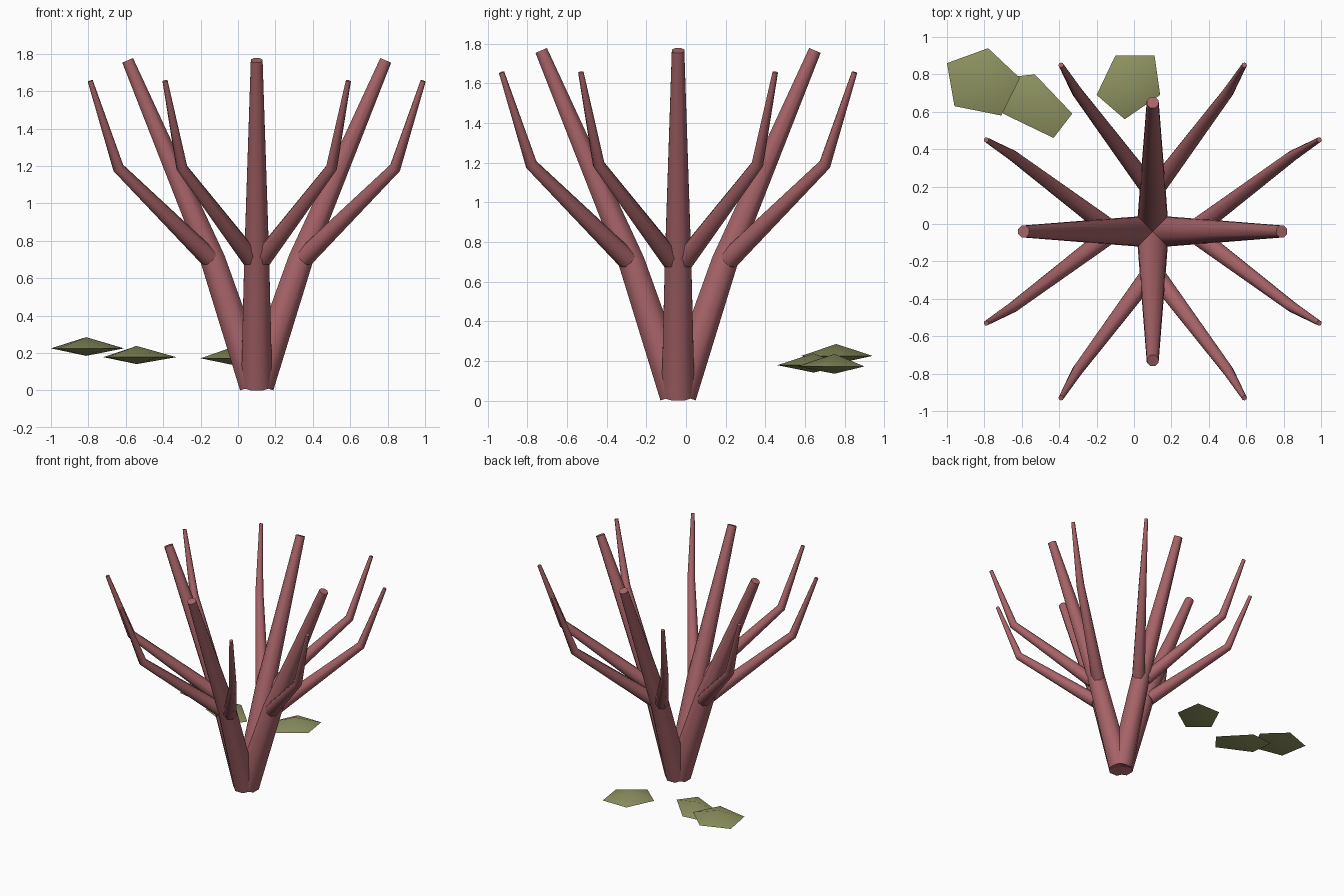
import bpy, bmesh, math
from mathutils import Vector, Matrix

cube = bpy.data.objects.get("Cube")
if cube:
    bpy.data.objects.remove(cube, do_unlink=True)


def material(name, rgb):
    m = bpy.data.materials.new(name)
    m.use_nodes = True
    m.diffuse_color = (*rgb, 1)
    m.node_tree.nodes["Principled BSDF"].inputs["Base Color"].default_value = (*rgb, 1)
    return m


BARK = material("dusty_red", (0.39, 0.127, 0.141))
STONE = material("olive_green", (0.27, 0.288, 0.117))
CENTRE = Vector((0.1, -0.04, 0))
SIDES = 8


def finish(name, bm, mat, angle):
    bmesh.ops.recalc_face_normals(bm, faces=bm.faces)
    mesh = bpy.data.meshes.new(name)
    bm.to_mesh(mesh)
    bm.free()
    mesh.materials.append(mat)
    ob = bpy.data.objects.new(name, mesh)
    bpy.context.collection.objects.link(ob)
    bpy.ops.object.select_all(action='DESELECT')
    ob.select_set(True)
    bpy.context.view_layer.objects.active = ob
    bpy.ops.object.shade_smooth_by_angle(angle=math.radians(angle))


def tube(name, points, radii):
    """Tapered, capped tube along a short path."""
    bm = bmesh.new()
    rings = []
    for i, (p, r) in enumerate(zip(points, radii)):
        before = (p - points[max(i - 1, 0)]).normalized()
        after = (points[min(i + 1, len(points) - 1)] - p).normalized()
        d = (before + after).normalized()
        u = d.cross(Vector((0, 0, 1))).normalized()
        v = d.cross(u)
        ring = []
        for k in range(SIDES):
            a = math.tau * (k + 0.5) / SIDES
            ring.append(bm.verts.new(p + r * (u * math.cos(a) + v * math.sin(a))))
        rings.append(ring)
    for a, b in zip(rings, rings[1:]):
        for k in range(SIDES):
            n = (k + 1) % SIDES
            bm.faces.new((a[k], a[n], b[n], b[k]))
    bm.faces.new(rings[0])
    bm.faces.new(rings[-1])
    finish(name, bm, BARK, 50)


def lens_stone(name, outline, z, up, down):
    """Five-sided stone: flat rim with a low peak above and below."""
    bm = bmesh.new()
    rim = [bm.verts.new((x, y, z)) for x, y in outline]
    mid = sum((v.co for v in rim), Vector()) / len(rim)
    for h in (up, -down):
        peak = bm.verts.new(mid + Vector((0, 0, h)))
        for k in range(len(rim)):
            bm.faces.new((rim[k], rim[(k + 1) % len(rim)], peak))
    finish(name, bm, STONE, 31)


# Four main stems, each with a mirrored pair of bent side branches
STEM = [(0.01, 0, 0.027), (0.235, 0, 0.7), (0.69, 0, 1.765)]
TWIG = [(0.255, 0.035, 0.71), (0.74, 0.40, 1.19), (0.89, 0.49, 1.655)]
for i, side in enumerate(("left", "back", "right", "front")):
    turn = Matrix.Rotation(i * math.pi / 2, 3, 'Z')
    tube(side + "_stem", [CENTRE + turn @ Vector(p) for p in STEM], (0.09, 0.072, 0.034))
    for s, label in ((1, "a"), (-1, "b")):
        path = [CENTRE + turn @ Vector((x, s * y, z)) for x, y, z in TWIG]
        tube(f"{side}_branch_{label}", path, (0.052, 0.031, 0.014))

# Loose stones behind the stems
lens_stone("outer_stone", [(-1.0, 0.86), (-0.78, 0.94), (-0.61, 0.78),
                           (-0.71, 0.58), (-0.96, 0.63)], 0.225, 0.06, 0.04)
lens_stone("middle_stone", [(-0.72, 0.78), (-0.53, 0.80), (-0.33, 0.59),
                            (-0.43, 0.46), (-0.70, 0.59)], 0.178, 0.06, 0.037)
lens_stone("inner_stone", [(-0.10, 0.90), (0.11, 0.90), (0.14, 0.69),
                           (-0.05, 0.56), (-0.20, 0.69)], 0.172, 0.063, 0.037)
